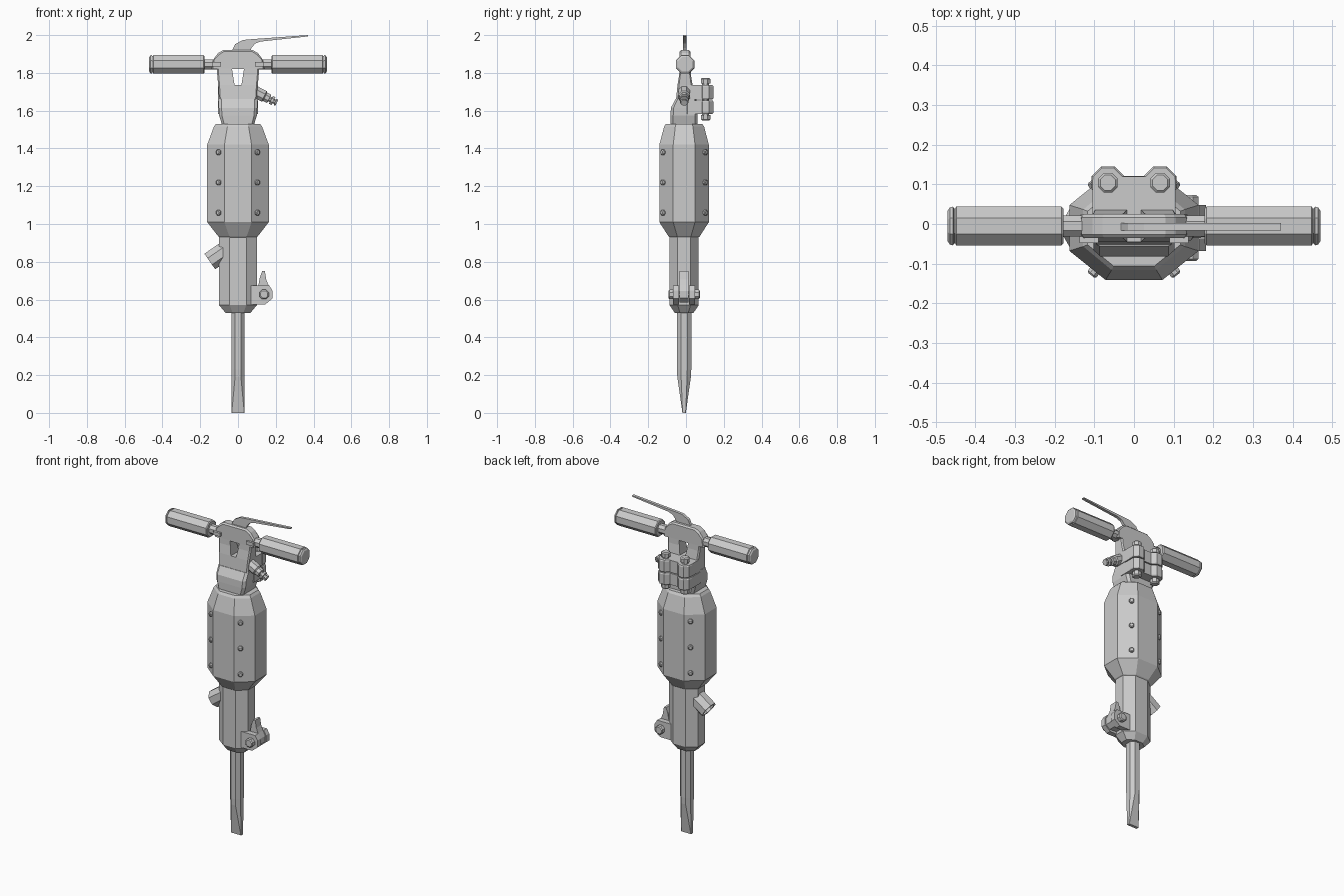
import bpy, bmesh, math
from mathutils import Vector

if "Cube" in bpy.data.objects:
    bpy.data.objects.remove(bpy.data.objects["Cube"])

CY = -0.01  # depth centre of the barrel


def loft(name, rings):
    """Skin a list of equal-length point rings and cap both ends."""
    bm = bmesh.new()
    vs = [[bm.verts.new(p) for p in r] for r in rings]
    n = len(vs[0])
    for a, b in zip(vs, vs[1:]):
        for i in range(n):
            j = (i + 1) % n
            bm.faces.new((a[i], a[j], b[j], b[i]))
    bm.faces.new(vs[0])
    bm.faces.new(vs[-1])
    bmesh.ops.recalc_face_normals(bm, faces=bm.faces)
    me = bpy.data.meshes.new(name)
    bm.to_mesh(me)
    bm.free()
    ob = bpy.data.objects.new(name, me)
    bpy.context.collection.objects.link(ob)
    return ob


def octo(hx, hy, z, k=0.44, kx=None, cx=0, cy=CY):
    """Flat-sided octagon ring; k and kx set the corner cuts."""
    a, b = (kx if kx else k) * hx, k * hy
    pts = [(a, hy), (hx, b), (hx, -b), (a, -hy), (-a, -hy), (-hx, -b), (-hx, b), (-a, hy)]
    return [(cx + x, cy + y, z) for x, y in pts]


def prism(name, pts, y0, y1):
    """Extrude an x-z outline between two depths."""
    return loft(name, [[(x, y, z) for x, z in pts] for y in (y0, y1)])


def turned(name, start, direction, profile, n=8):
    """Faceted turned part; profile is (distance, apothem) pairs along direction."""
    d = Vector(direction).normalized()
    u = Vector((1, 0, 0)) if abs(d.y) > 0.7 else Vector((0, 1, 0))
    v = d.cross(u).normalized()
    u = v.cross(d)
    rings = []
    for t, r in profile:
        r /= math.cos(math.pi / n)
        c = Vector(start) + d * t
        rings.append([c + r * (u * math.cos(w) + v * math.sin(w))
                      for w in [(i + 0.5) * 2 * math.pi / n for i in range(n)]])
    return loft(name, rings)


# Main barrel, lower cylinder and neck
loft("barrel", [octo(*r) for r in [
    (.09, .072, .925), (.105, .083, .935), (.163, .131, 1.01), (.163, .131, 1.42),
    (.128, .106, 1.515), (.117, .096, 1.53)]])
loft("lower_cylinder", [octo(*r) for r in [
    (.066, .05, .53), (.1, .077, .57), (.1, .077, .94)]])
loft("neck", [octo(.083, .072, 1.52, .8, .85), octo(.1, .072, 1.575, .8, .85),
              octo(.102, .07, 1.615, .8, .85),
              octo(.102, .055, 1.662, .8, .85, cy=0)])

# Chisel, octagonal shank flattening to a blade
loft("chisel", [octo(.035, .009, 0, .9, .95), octo(.035, .036, .19),
                octo(.035, .038, .23), octo(.035, .038, .54)])

# Barrel screws on the diagonal faces
for sx in (1, -1):
    for sy in (1, -1):
        for z in (1.06, 1.22, 1.38):
            turned("barrel_screw", (sx * .1, CY + sy * .109, z), (sx * .62, sy * .78, 0),
                   [(-.01, .014), (.009, .014), (.013, .009)])

# Upper frame with the tapered window
lower = loft("frame_lower", [octo(.1, .05, 1.655, .8, .93, cy=-.003),
                             octo(.105, .04, 1.735, .8, .93, cy=-.005),
                             octo(.11, .031, 1.79, .8, .93, cy=-.005),
                             octo(.112, .03, 1.822, .8, .93, cy=-.005)])
cutter = prism("window_cutter", [(-.018, 1.735), (.018, 1.735), (.032, 1.8215), (-.032, 1.8215)],
               -.2, .2)
cutter.hide_render = True
cutter.hide_viewport = False
mod = lower.modifiers.new("window", 'BOOLEAN')
mod.operation = 'DIFFERENCE'
mod.solver = 'EXACT'
mod.object = cutter
bpy.context.view_layer.objects.active = lower
bpy.ops.object.modifier_apply(modifier="window")
bpy.data.objects.remove(cutter)

half = [(.08, 1.92), (.105, 1.905), (.132, 1.87), (.14, 1.82), (.112, 1.82)]
outline = half + [(-x, z) for x, z in reversed(half)]
loft("frame_top", [[(x * s, y, z - (.008 if z > 1.9 and s < 1 else 0)) for x, z in outline]
                   for y, s in [(-.035, .95), (-.026, 1), (.016, 1), (.025, .95)]])

# Handles: arm, front rib and capped grip on each side
for s in (1, -1):
    turned("handle_arm", (s * .1, -.005, 1.845), (s, 0, 0), [(0, .027), (.09, .027)])
    prism("frame_rib", [(s * x, z) for x, z in
                        [(.09, 1.835), (.138, 1.835), (.138, 1.857), (.09, 1.857)]], -.048, 0)
    turned("grip", (s * .178, -.005, 1.845), (s, 0, 0),
           [(0, .044), (.005, .049), (.27, .049), (.273, .044), (.276, .044),
            (.278, .049), (.286, .047), (.292, .038)])

# Throttle lever
prism("throttle_lever", [(-.055, 1.90), (-.03, 1.922), (-.015, 1.952), (.025, 1.974),
                         (.08, 1.979), (.37, 2.0), (.37, 1.993), (.12, 1.966), (.09, 1.955),
                         (.07, 1.93), (.06, 1.90)], -.016, .002)

# Rear clamp block in two halves, with bolted lugs
for nm, z0, z1 in (("clamp_lower", 1.583, 1.654), ("clamp_upper", 1.66, 1.735)):
    loft(nm, [octo(.105, .06, z, .85, .9, cy=.06) for z in (z0, z1)])
    for s in (1, -1):
        turned(nm + "_lug", (s * .066, .104, z0), (0, 0, 1),
               [(0, .037), (.006, .041), (z1 - z0 - .006, .041), (z1 - z0, .037)])
for s in (1, -1):
    turned("clamp_bolt", (s * .066, .104, 1.548), (0, 0, 1),
           [(0, .019), (.006, .025), (.028, .025), (.03, .018), (.195, .018),
            (.197, .025), (.22, .025), (.226, .019)])

# Air inlet on the right
turned("air_inlet", (.06, CY, 1.716), (.88, 0, -.45),
       [(0, .031), (.088, .031), (.094, .025), (.117, .025), (.119, .014), (.128, .014),
        (.129, .023), (.143, .023), (.144, .012), (.153, .012), (.154, .019), (.164, .017)])

# Hollow exhaust port on the left
turned("exhaust_port", (-.055, CY, .867), (-.82, 0, -.57),
       [(0, .05), (.115, .05), (.115, .037), (.065, .037)])

# Tool retainer: two lugs, pivot bolt and latch
for s in (1, -1):
    prism("retainer_lug", [(.06, .575), (.145, .575), (.182, .605), (.182, .648),
                           (.165, .675), (.06, .675)], CY + s * .026, CY + s * .058)
turned("retainer_bolt", (.138, CY - .083, .627), (0, 1, 0),
       [(0, .019), (.005, .025), (.026, .025), (.026, .015), (.14, .015),
        (.14, .025), (.161, .025), (.166, .019)])
prism("retainer_latch", [(.08, .59), (.15, .585), (.176, .607), (.178, .645), (.162, .675),
                         (.15, .705), (.142, .75), (.128, .75), (.115, .715), (.108, .675),
                         (.08, .66)], CY - .024, CY + .024)
